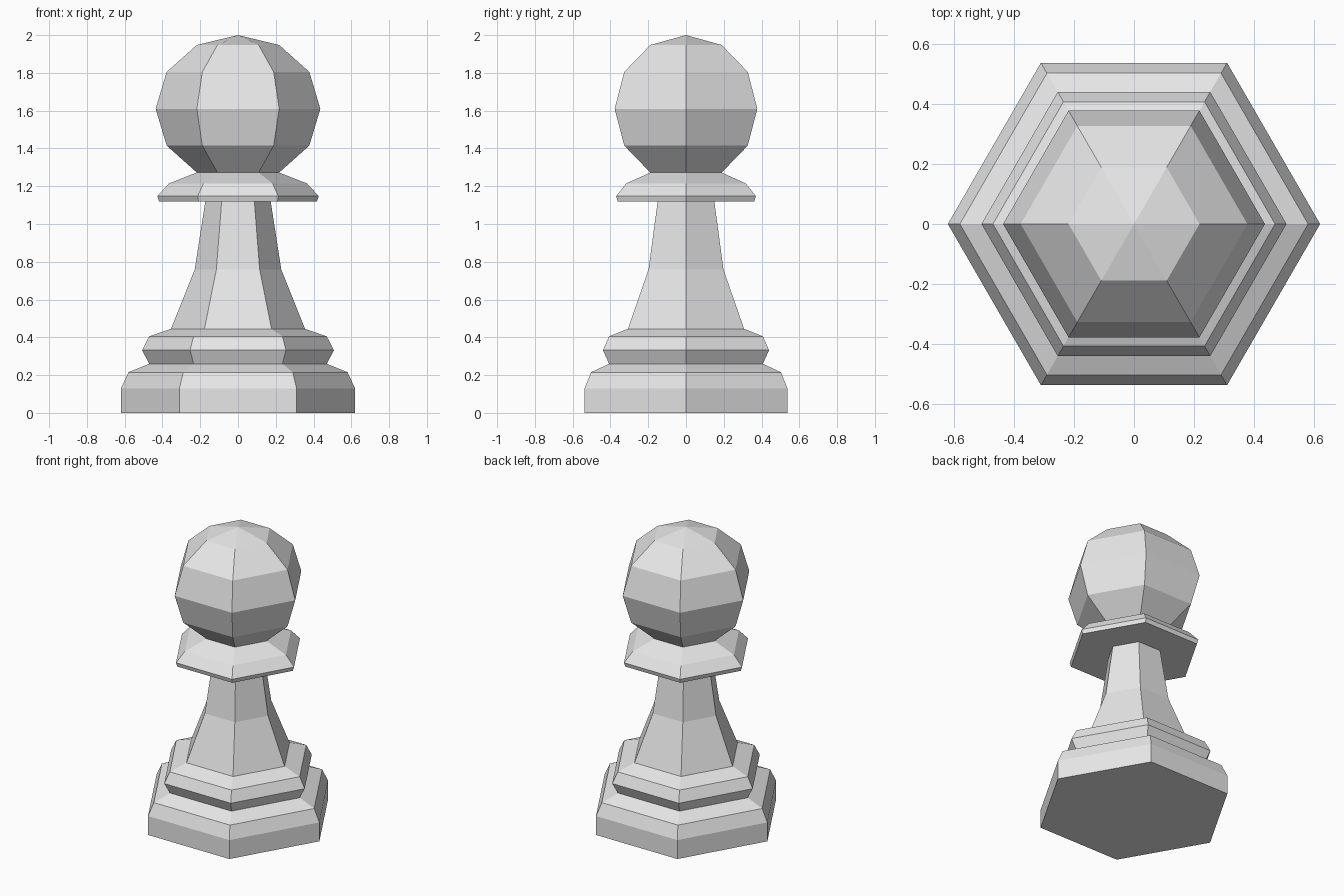
import bpy, bmesh, math

if "Cube" in bpy.data.objects:
    bpy.data.objects.remove(bpy.data.objects["Cube"])

SIDES = 6

grey = bpy.data.materials.new("light grey")
grey.diffuse_color = (0.8, 0.8, 0.8, 1.0)
grey.use_nodes = True
grey.node_tree.nodes["Principled BSDF"].inputs["Base Color"].default_value = grey.diffuse_color


def head_ring(step):
    # one ring of the slightly squashed ball, 30 degrees per step
    a = math.radians(30 * step)
    return (0.436 * math.sin(a), 1.61 - 0.39 * math.cos(a))


# Half profile (radius, height)
foot = [(0.62, 0), (0.62, 0.13), (0.58, 0.215), (0.47, 0.26)]
ridge = [(0.508, 0.332), (0.47, 0.405), (0.355, 0.445)]
stem = [(0.229, 0.76), (0.173, 1.12)]
collar = [(0.418, 1.12), (0.427, 1.148), (0.365, 1.215)]
head = [head_ring(s) for s in range(1, 6)]
profile = foot + ridge + stem + collar + head

# Turn the profile into a six-sided body
bm = bmesh.new()
rings = [[bm.verts.new((r * math.cos(math.tau * i / SIDES),
                        r * math.sin(math.tau * i / SIDES), z))
          for i in range(SIDES)] for r, z in profile]
for low, high in zip(rings, rings[1:]):
    for i in range(SIDES):
        j = (i + 1) % SIDES
        bm.faces.new((low[i], low[j], high[j], high[i]))

# Flat underside and pointed crown
bm.faces.new(rings[0][::-1])
tip = bm.verts.new((0, 0, 2))
for i in range(SIDES):
    bm.faces.new((rings[-1][i], rings[-1][(i + 1) % SIDES], tip))
bmesh.ops.recalc_face_normals(bm, faces=bm.faces)

mesh = bpy.data.meshes.new("chess_pawn")
bm.to_mesh(mesh)
bm.free()
mesh.materials.append(grey)
bpy.context.collection.objects.link(bpy.data.objects.new("chess_pawn", mesh))
